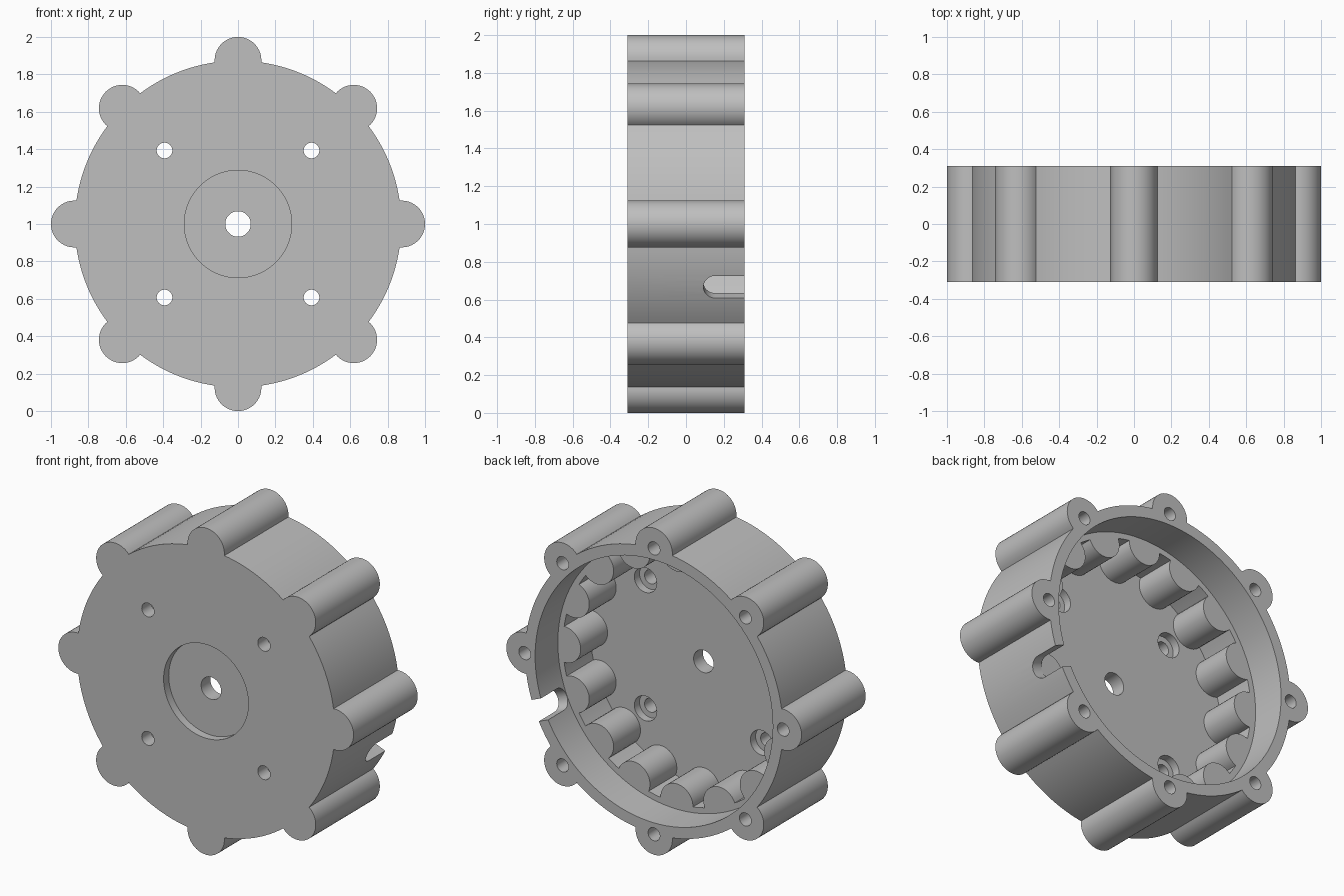
import bpy, bmesh
from math import cos, sin, pi, acos, radians
from mathutils import Matrix, Vector

cube = bpy.data.objects.get("Cube")
if cube:
    bpy.data.objects.remove(cube, do_unlink=True)

grey = bpy.data.materials.new("plain_grey")
grey.use_nodes = True
colour = (0.52, 0.52, 0.52, 1)
grey.diffuse_color = colour
for node in grey.node_tree.nodes:
    if node.type == 'BSDF_PRINCIPLED':
        node.inputs["Base Color"].default_value = colour

BACK, FRONT = 0.31, -0.31
SHELF, FLOOR = 0.09, -0.17
LOBE_RING = 0.875
CENTRE = Vector((0, 0, 1))


def circle(r, u=0, v=0, n=48):
    return [(u + r * cos(2 * pi * i / n), v + r * sin(2 * pi * i / n)) for i in range(n)]


def scalloped(base, ring, r, count, inward=False, steps=24, gap_steps=12):
    """Circle of radius base with round lobes centred on a ring."""
    half = acos((base ** 2 - ring ** 2 - r ** 2) / (2 * ring * r))
    end = half - 2 * pi if inward else half
    edge = abs(math_angle(ring + r * cos(half), r * sin(half)))
    pts = []
    for k in range(count):
        a = 2 * pi * k / count
        for i in range(steps + 1):
            f = a - half + (end + half) * i / steps
            g = f
            pts.append((ring * cos(a) + r * cos(g), ring * sin(a) + r * sin(g)))
        span = 2 * pi / count - 2 * edge
        for i in range(1, gap_steps):
            t = a + edge + span * i / gap_steps
            pts.append((base * cos(t), base * sin(t)))
    return pts


def math_angle(x, y):
    return Vector((1, 0)).angle_signed(Vector((x, y)))


def prism(name, pts, w0, w1, u=(1, 0, 0), v=(0, 0, 1), w=(0, 1, 0)):
    """Extrude a flat outline from w0 to w1 along the w axis."""
    u, v, w = Vector(u), Vector(v), Vector(w)
    bm = bmesh.new()
    rings = [[bm.verts.new(CENTRE + u * p + v * q + w * d) for p, q in pts] for d in (w0, w1)]
    bm.faces.new(rings[0])
    bm.faces.new(rings[1])
    n = len(pts)
    for i in range(n):
        j = (i + 1) % n
        bm.faces.new((rings[0][i], rings[0][j], rings[1][j], rings[1][i]))
    bmesh.ops.recalc_face_normals(bm, faces=bm.faces)
    mesh = bpy.data.meshes.new(name)
    bm.to_mesh(mesh)
    bm.free()
    mesh.materials.append(grey)
    obj = bpy.data.objects.new(name, mesh)
    bpy.context.collection.objects.link(obj)
    return obj


# Outer body with eight screw lobes
housing = prism("ring_housing", scalloped(0.873, LOBE_RING, 0.125, 8), FRONT, BACK)
bpy.context.view_layer.objects.active = housing
housing.select_set(True)


def cut(cutter):
    cutter.hide_render = True
    mod = housing.modifiers.new("cut", 'BOOLEAN')
    mod.operation = 'DIFFERENCE'
    mod.solver = 'EXACT'
    mod.object = cutter
    bpy.ops.object.modifier_apply(modifier=mod.name)
    bpy.data.objects.remove(cutter, do_unlink=True)


# Wide bore at the back, then the toothed cavity below the shelf
cut(prism("rim_bore", circle(0.805, n=128), SHELF, 0.4))
cut(prism("toothed_cavity", scalloped(0.77, 0.76, 0.11, 16, True, 20, 4), FLOOR, 0.2))

# Front recess and shaft hole
cut(prism("front_recess", circle(0.287, n=96), -0.4, -0.26))
cut(prism("shaft_hole", circle(0.068), -0.5, 0))

# Four counterbored mounting holes
for sx in (-1, 1):
    for sz in (-1, 1):
        x, z = 0.393 * sx, 0.393 * sz
        cut(prism("mount_hole", circle(0.042, x, z, 32), -0.5, 0))
        cut(prism("counterbore", circle(0.076, x, z, 32), FLOOR - 0.05, 0))

# Blind screw holes in the lobes
for k in range(8):
    a = k * pi / 4
    cut(prism("screw_hole", circle(0.04, LOBE_RING * cos(a), LOBE_RING * sin(a), 32), -0.05, 0.4))

# Round-ended cable slot through the rim
a = radians(-22.5)
slot_r = 0.064
slot = [(slot_r * cos(t), SHELF + 0.002 + slot_r + slot_r * sin(t))
        for t in [pi + pi * i / 20 for i in range(21)]]
slot += [(slot_r, 0.45), (-slot_r, 0.45)]
cut(prism("cable_slot", slot, 0.72, 1.0,
          u=(-sin(a), 0, cos(a)), v=(0, 1, 0), w=(cos(a), 0, sin(a))))

bpy.ops.object.shade_smooth_by_angle(angle=radians(30))
